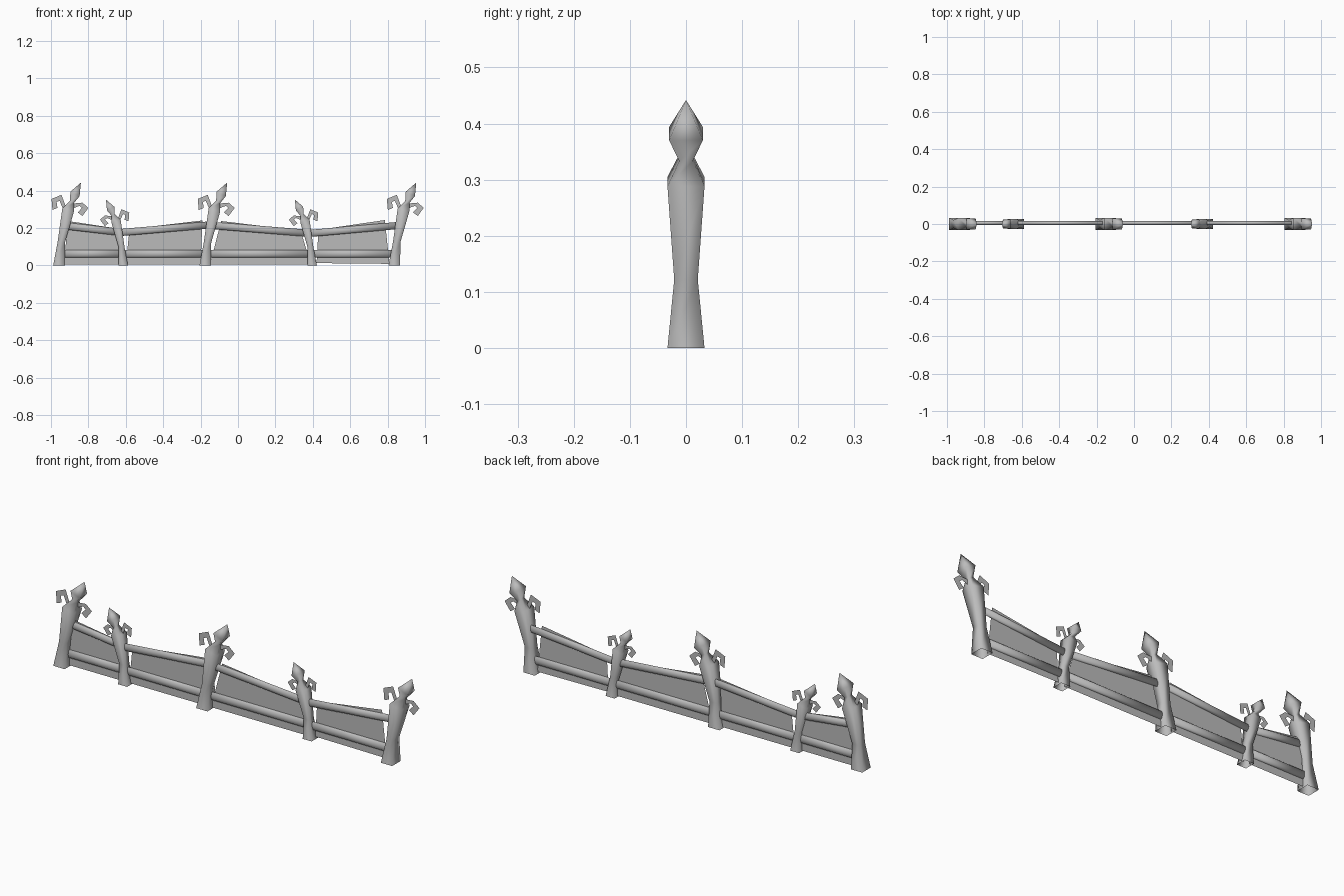
import bpy, math
from mathutils import Vector

if "Cube" in bpy.data.objects:
    bpy.data.objects.remove(bpy.data.objects["Cube"])

stone = bpy.data.materials.new("plain grey")
stone.diffuse_color = (0.5, 0.5, 0.5, 1)
stone.use_nodes = True
stone.node_tree.nodes["Principled BSDF"].inputs["Base Color"].default_value = stone.diffuse_color


def make(name, verts, faces, smooth=False):
    me = bpy.data.meshes.new(name)
    me.from_pydata(verts, [], faces)
    me.materials.append(stone)
    for p in me.polygons:
        p.use_smooth = smooth
    ob = bpy.data.objects.new(name, me)
    bpy.context.collection.objects.link(ob)
    return ob


# Leaning post rings: left x, left z, right x, right z, half depth
RINGS = [(-.031, 0, .031, 0, .033), (-.008, .122, .032, .122, .021),
         (.018, .305, .08, .288, .033), (.058, .345, .08, .333, .012),
         (.061, .394, .11, .37, .03)]
TIP = (.117, 0, .442)
# Flat hooks at the neck: outer / inner edge pairs
LEFT_HOOK = [(.035, .318), (.019, .307), (.013, .377), (.003, .345),
             (-.04, .355), (-.013, .339), (-.035, .296), (-.008, .307)]
RIGHT_HOOK = [(.07, .33), (.07, .303), (.125, .335), (.11, .318),
              (.157, .307), (.123, .307), (.125, .264), (.10, .283)]


def post(name, x, size, side):
    def place(p):
        return (x + side * size * p[0], size * p[1], size * p[2])

    verts, faces = [], []
    for lx, lz, rx, rz, h in RINGS:
        verts += [place(p) for p in ((lx, -h, lz), (rx, -h, rz), (rx, h, rz), (lx, h, lz))]
    n = len(verts)
    verts.append(place(TIP))
    for k in range(0, n, 4):
        for i in range(4):
            a, b = k + i, k + (i + 1) % 4
            faces.append((a, b, b + 4, a + 4) if k < n - 4 else (a, b, n))
    if side < 0:
        faces = [f[::-1] for f in faces]
    make(name, verts, faces, True)
    # thin curled hooks
    for label, pts in (("left", LEFT_HOOK), ("right", RIGHT_HOOK)):
        make(f"{name}_{label}_hook", [place((px, 0, pz)) for px, pz in pts],
             [(i, i + 1, i + 3, i + 2) for i in (0, 2, 4)])


def rail(name, a, b, rz, ry, sides=8):
    verts = []
    for x, z in (a, b):
        for i in range(sides):
            t = 2 * math.pi * i / sides
            verts.append((x, .005 + ry * math.cos(t), z + rz * math.sin(t)))
    faces = [(i, (i + 1) % sides, sides + (i + 1) % sides, sides + i) for i in range(sides)]
    faces += [tuple(range(sides))[::-1], tuple(range(sides, 2 * sides))]
    make(name, verts, faces, True)


# Posts
for i, x in enumerate((-.957, -.175, .836)):
    post(f"tall_post_{i + 1}", x, 1, 1)
for i, x in enumerate((-.613, .397)):
    post(f"short_post_{i + 1}", x, .795, -1)

# Rails between neighbouring posts
XS = (-.935, -.622, -.165, .385, .845)
TOPS = (.212, .176, .215, .171, .212)
for i in range(4):
    rail(f"upper_rail_{i + 1}", (XS[i], TOPS[i]), (XS[i + 1], TOPS[i + 1]), .019, .011)
    rail(f"lower_rail_{i + 1}", (XS[i], .062), (XS[i + 1], .062), .021, .011)

# Thin infill panels
PANELS = [((-.93, .005), (-.63, .005), (-.645, .197), (-.91, .237)),
          ((-.60, .005), (-.20, .005), (-.19, .24), (-.58, .194)),
          ((-.15, .005), (.39, .005), (.335, .185), (-.09, .237)),
          ((.42, .012), (.81, .008), (.785, .242), (.43, .19))]
for i, pts in enumerate(PANELS):
    make(f"panel_{i + 1}", [(x, .005, z) for x, z in pts], [(0, 1, 2, 3)])
